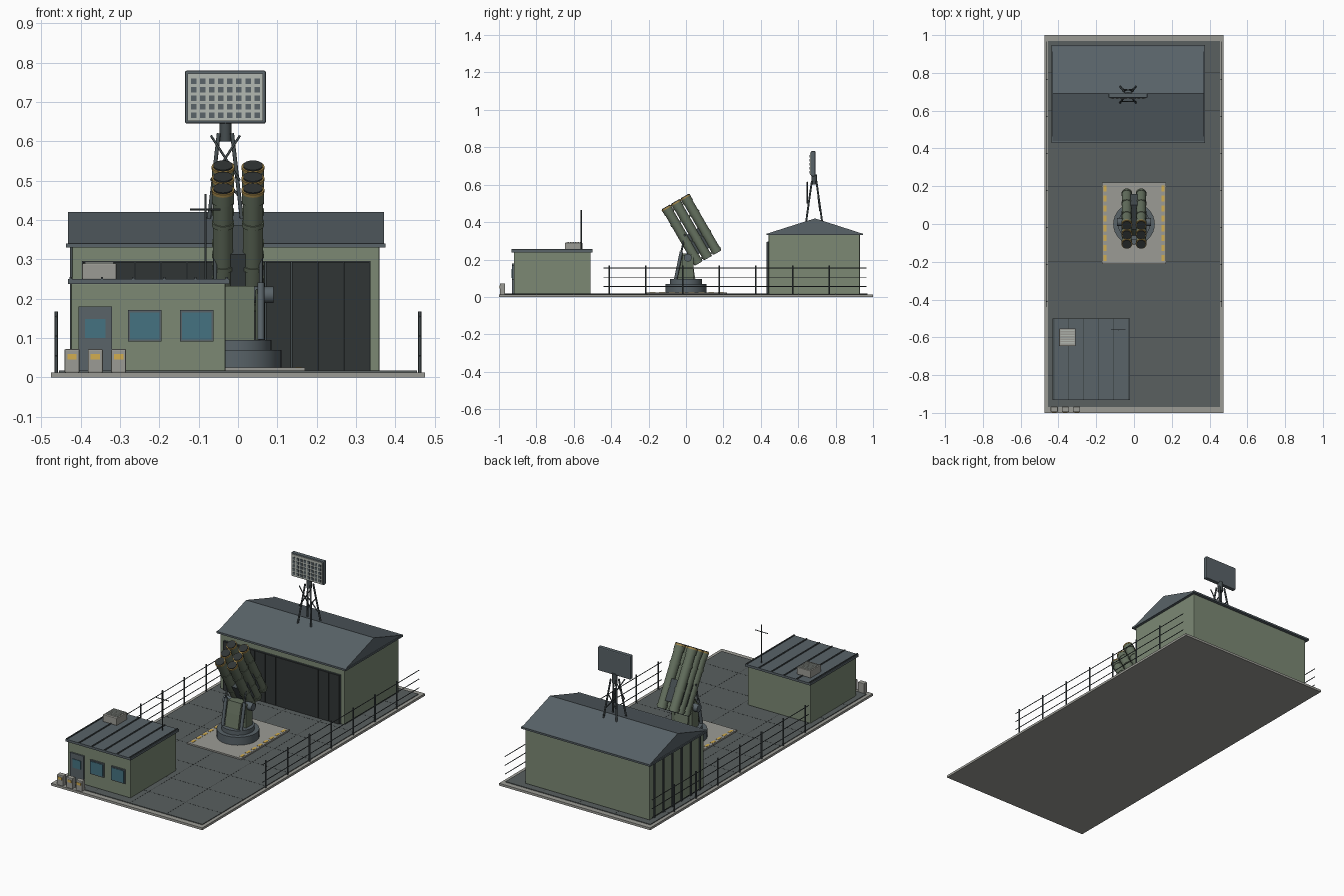
import bpy, bmesh, math
from mathutils import Vector


def material(name, rgb):
    m = bpy.data.materials.new(name)
    m.diffuse_color = (*rgb, 1)
    return m


GREEN = material("wall_green", (0.20, 0.25, 0.175))
OLIVE = material("launcher_green", (0.13, 0.165, 0.115))
SLATE = material("slate", (0.10, 0.125, 0.14))
ASPHALT = material("asphalt", (0.10, 0.115, 0.115))
CONCRETE = material("concrete", (0.33, 0.33, 0.30))
DARK = material("dark", (0.03, 0.035, 0.035))
STEEL = material("steel", (0.06, 0.075, 0.08))
LIGHT = material("light_panel", (0.45, 0.48, 0.44))
GLASS = material("glass", (0.06, 0.17, 0.22))
YELLOW = material("yellow", (0.65, 0.42, 0.08))
BRASS = material("brass", (0.38, 0.25, 0.07))


def mesh_object(name, bm, mat):
    bmesh.ops.recalc_face_normals(bm, faces=bm.faces)
    me = bpy.data.meshes.new(name)
    bm.to_mesh(me)
    bm.free()
    ob = bpy.data.objects.new(name, me)
    me.materials.append(mat)
    bpy.context.collection.objects.link(ob)
    return ob


def box(name, x0, x1, y0, y1, z0, z1, mat, bevel=0):
    bm = bmesh.new()
    bmesh.ops.create_cube(bm, size=1)
    for v in bm.verts:
        v.co = ((x0 + x1) / 2 + v.co.x * (x1 - x0), (y0 + y1) / 2 + v.co.y * (y1 - y0),
                (z0 + z1) / 2 + v.co.z * (z1 - z0))
    ob = mesh_object(name, bm, mat)
    if bevel:
        mod = ob.modifiers.new("bevel", "BEVEL")
        mod.width, mod.segments = bevel, 2
    return ob


def rod(name, p, q, r, mat, sides=8, r2=None):
    p, q = Vector(p), Vector(q)
    bm = bmesh.new()
    bmesh.ops.create_cone(bm, cap_ends=True, segments=sides, radius1=r,
                          radius2=r if r2 is None else r2, depth=(q - p).length)
    for f in bm.faces:
        f.smooth = len(f.verts) == 4
    for e in bm.edges:
        e.smooth = all(len(f.verts) == 4 for f in e.link_faces)
    ob = mesh_object(name, bm, mat)
    ob.location = (p + q) / 2
    ob.rotation_euler = (q - p).to_track_quat('Z', 'Y').to_euler()
    return ob


def prism(name, profile, x0, x1, mat):
    # (y, z) outline extruded along x
    bm = bmesh.new()
    f = bm.faces.new([bm.verts.new((x0, y, z)) for y, z in profile])
    r = bmesh.ops.extrude_face_region(bm, geom=[f])
    for v in r["geom"]:
        if isinstance(v, bmesh.types.BMVert):
            v.co.x = x1
    return mesh_object(name, bm, mat)


# Ground slab with jointed paving
box("base_slab", -0.475, 0.475, -1, 1, 0, 0.013, CONCRETE)
box("paving", -0.455, 0.455, -0.97, 0.97, 0.012, 0.017, ASPHALT)
for x in (-0.23, 0, 0.23):
    box("paving_joint", x - 0.001, x + 0.001, -0.97, 0.97, 0.016, 0.0174, DARK)
for i in range(-4, 5):
    box("paving_joint", -0.455, 0.455, i * 0.2 - 0.001, i * 0.2 + 0.001, 0.016, 0.0174, DARK)

# Hangar
box("hangar_walls", -0.422, 0.36, 0.442, 0.93, 0.015, 0.335, GREEN, 0.004)
prism("hangar_roof", [(0.432, 0.338), (0.69, 0.42), (0.945, 0.338)], -0.432, 0.371, SLATE)
box("hangar_eave", -0.437, 0.375, 0.43, 0.947, 0.33, 0.34, SLATE)
box("hangar_door_frame", -0.397, 0.337, 0.436, 0.445, 0.017, 0.296, STEEL)
for i in range(11):
    x = -0.395 + i * 0.0664
    box("hangar_door_panel", x + 0.001, x + 0.0654, 0.43, 0.44, 0.018, 0.294, DARK)
for i in range(6):
    y = 0.48 + i * 0.082
    box("hangar_wall_rib", -0.427, -0.42, y - 0.006, y + 0.006, 0.017, 0.33, STEEL)

# Radar on the hangar ridge
RX, RY = -0.032, 0.685
for sx in (-1, 1):
    for sy in (-1, 1):
        rod("radar_leg", (RX + sx * 0.042, RY + sy * 0.043, 0.40),
            (RX + sx * 0.017, RY + sy * 0.012, 0.62), 0.005, STEEL)
for s in (-1, 1):
    rod("radar_brace", (RX + s * 0.037, RY - 0.037, 0.5), (RX - s * 0.037, RY - 0.037, 0.615), 0.003, STEEL)
    rod("radar_back_brace", (RX + s * 0.035, RY + 0.03, 0.46), (RX - s * 0.03, RY + 0.02, 0.54), 0.003, STEEL)
rod("radar_neck", (RX, RY, 0.6), (RX, RY, 0.655), 0.015, STEEL, 16)
box("radar_panel", RX - 0.103, RX + 0.103, 0.668, 0.692, 0.645, 0.78, SLATE, 0.005)
box("radar_face", RX - 0.096, RX + 0.096, 0.664, 0.67, 0.652, 0.773, LIGHT)
for i in range(8):
    for j in range(5):
        x, z = RX + (i - 3.5) * 0.023, 0.7095 + (j - 2) * 0.0215
        box("radar_cell", x - 0.007, x + 0.007, 0.661, 0.666, z - 0.007, z + 0.007, SLATE)

# Launch pad with dashed markings
box("launch_pad", -0.17, 0.17, -0.213, 0.22, 0.015, 0.025, CONCRETE)
for x in (-0.154, 0.154):
    for i in range(8):
        y = -0.18 + i * 0.0525
        box("pad_dash", x - 0.008, x + 0.008, y - 0.016, y + 0.016, 0.024, 0.0262, YELLOW)

# Launcher pedestal and yoke
rod("launcher_base", (0, 0, 0.024), (0, 0, 0.07), 0.11, SLATE, 32)
rod("launcher_turntable", (0, 0, 0.07), (0, 0, 0.095), 0.085, SLATE, 32)
prism("launcher_pedestal", [(-0.06, 0.094), (0.05, 0.094), (0.038, 0.17), (0.025, 0.232), (-0.03, 0.232), (-0.045, 0.17)],
      -0.042, 0.042, OLIVE)
rod("trunnion", (-0.09, 0.01, 0.21), (0.09, 0.01, 0.21), 0.021, SLATE, 20)
for s in (-1, 1):
    rod("elevation_cylinder", (s * 0.058, -0.055, 0.095), (s * 0.058, -0.025, 0.24), 0.009, SLATE, 12)
    rod("elevation_piston", (s * 0.058, -0.025, 0.24), (s * 0.058, -0.005, 0.335), 0.005, STEEL, 12)
    box("yoke_arm", s * 0.055 - 0.01, s * 0.055 + 0.01, -0.02, 0.04, 0.094, 0.225, OLIVE, 0.003)

# Six launch tubes, raised 60 degrees towards the front
axis, across = Vector((0, -0.5, 0.866)), Vector((0, 0.866, 0.5))
centre = Vector((0, 0.03, 0.359))
cradle = box("tube_cradle", -0.05, 0.05, -0.075, 0.075, -0.06, 0.06, STEEL)
cradle.location = centre - axis * 0.07
cradle.rotation_euler.x = math.radians(30)
for sx in (-1, 1):
    for j in (-1, 0, 1):
        c = centre + across * j * 0.058 + Vector((sx * 0.038, 0, 0))

        def part(name, a, b, r, mat):
            rod(name, c + axis * a, c + axis * b, r, mat, 24)
        part("launch_tube", -0.172, 0.168, 0.0255, OLIVE)
        part("tube_front_collar", 0.135, 0.165, 0.028, OLIVE)
        part("tube_front_ring", 0.163, 0.171, 0.029, BRASS)
        part("tube_cover", 0.165, 0.175, 0.0245, DARK)
        for a in (-0.165, -0.06, 0.065):
            part("tube_band", a, a + 0.012, 0.0283, OLIVE)
        part("tube_rear_cap", -0.175, -0.166, 0.022, STEEL)

# Control hut
box("hut_walls", -0.425, -0.032, -0.92, -0.51, 0.015, 0.24, GREEN, 0.004)
box("hut_roof", -0.432, -0.022, -0.932, -0.5, 0.237, 0.25, SLATE)
for i in range(6):
    x = -0.425 + i * 0.0792
    box("hut_roof_seam", x - 0.003, x + 0.003, -0.932, -0.5, 0.249, 0.255, STEEL)
box("hut_door", -0.406, -0.32, -0.929, -0.918, 0.017, 0.18, SLATE)
box("hut_door_window", -0.389, -0.337, -0.932, -0.927, 0.1, 0.149, GLASS)
for x in (-0.28, -0.148):
    box("window_frame", x, x + 0.086, -0.928, -0.918, 0.091, 0.171, SLATE)
    box("window_pane", x + 0.006, x + 0.08, -0.931, -0.926, 0.097, 0.165, GLASS)

# Rooftop cooling unit and aerial
box("cooling_unit", -0.396, -0.309, -0.647, -0.553, 0.249, 0.29, CONCRETE, 0.003)
for i in range(6):
    y = -0.633 + i * 0.0132
    box("cooling_slat", -0.389, -0.316, y, y + 0.007, 0.289, 0.294, LIGHT)
rod("aerial_mast", (-0.083, -0.56, 0.249), (-0.083, -0.56, 0.466), 0.0028, STEEL)
rod("aerial_crossbar", (-0.122, -0.56, 0.427), (-0.044, -0.56, 0.427), 0.0022, STEEL)

# Barrier blocks by the hut
for i in range(3):
    x = -0.422 + i * 0.0592
    box("barrier_block", x - 0.019, x + 0.019, -0.995, -0.967, 0.012, 0.072, CONCRETE, 0.003)
    box("barrier_stripe", x - 0.012, x + 0.012, -0.997, -0.99, 0.046, 0.06, YELLOW)

# Side fences
for x in (-0.462, 0.462):
    for i in range(7):
        y = -0.41 + i * 0.196
        rod("fence_post", (x, y, 0.012), (x, y, 0.168), 0.004, STEEL)
    for z in (0.055, 0.105, 0.155):
        rod("fence_rail", (x, -0.44, z), (x, 0.965, z), 0.0022, STEEL, 6)
